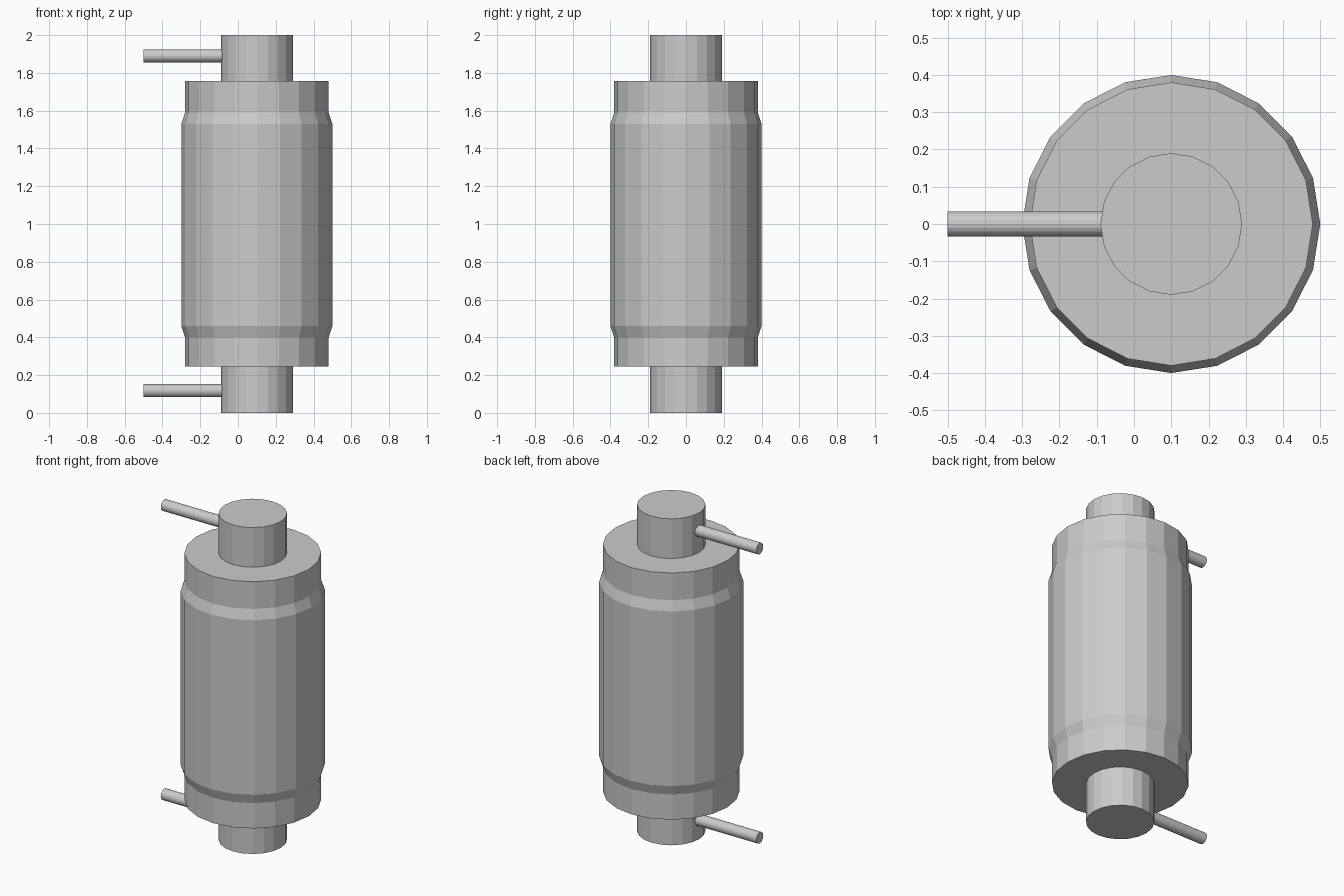
import bpy, bmesh
from math import cos, sin, pi

if "Cube" in bpy.data.objects:
    bpy.data.objects.remove(bpy.data.objects["Cube"])

SIDES = 20
CX = 0.1  # axis of the canister


def lathe(name, profile, place):
    """Closed faceted solid of revolution from (radius, height) points."""
    bm = bmesh.new()
    rings = [[bm.verts.new(place(r * cos(2 * pi * i / SIDES), r * sin(2 * pi * i / SIDES), h))
              for i in range(SIDES)] for r, h in profile]
    for a, b in zip(rings, rings[1:]):
        for i in range(SIDES):
            j = (i + 1) % SIDES
            bm.faces.new((a[i], a[j], b[j], b[i]))
    bm.faces.new(rings[0][::-1])
    bm.faces.new(rings[-1])
    bmesh.ops.recalc_face_normals(bm, faces=bm.faces)
    mesh = bpy.data.meshes.new(name)
    bm.to_mesh(mesh)
    bm.free()
    obj = bpy.data.objects.new(name, mesh)
    bpy.context.collection.objects.link(obj)
    return obj


def upright(a, b, h):
    return (CX + a, b, h)


# Canister with end caps, flared sleeve and narrow necks in one profile
half = [(0.19, 0), (0.19, 0.245), (0.38, 0.245), (0.38, 0.40), (0.40, 0.46)]
profile = half + [(r, 2 - z) for r, z in reversed(half)]
profile[6:9] = [(0.38, 1.59), (0.38, 1.757), (0.19, 1.757)]
profile[5] = (0.40, 1.53)
lathe("canister", profile, upright)

# Horizontal wire leads entering the necks
for name, z in (("lower_lead", 0.118), ("upper_lead", 1.89)):
    lathe(name, [(0.034, -0.5), (0.034, -0.08)], lambda a, b, h, z=z: (h, a, z + b))
